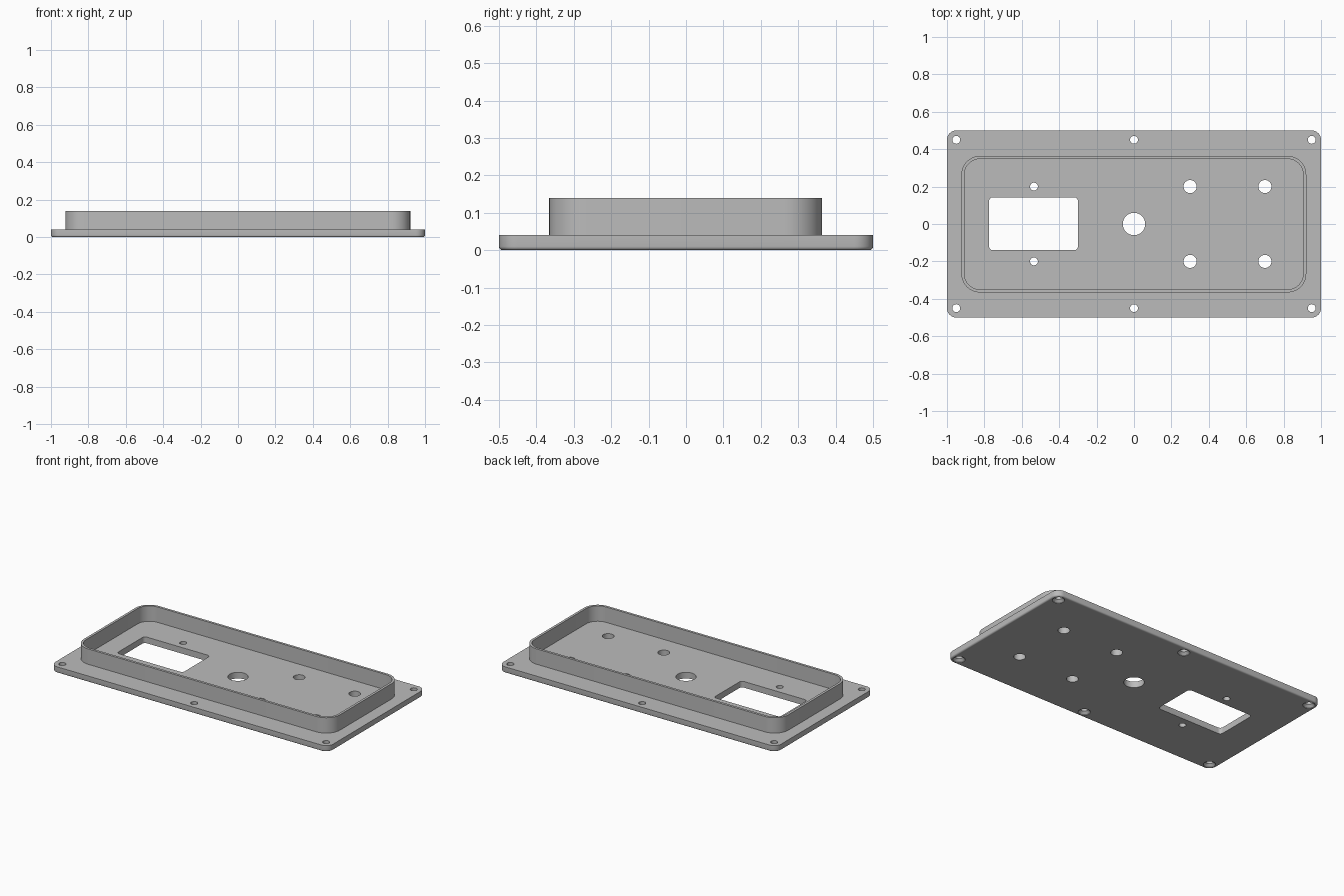
import bpy, bmesh, math

if "Cube" in bpy.data.objects:
    bpy.data.objects.remove(bpy.data.objects["Cube"])

grey = bpy.data.materials.new("light grey")
grey.diffuse_color = (0.5, 0.5, 0.5, 1)
grey.use_nodes = True
grey.node_tree.nodes["Principled BSDF"].inputs["Base Color"].default_value = grey.diffuse_color


def rounded(x0, x1, y0, y1, r, seg=10):
    """Rounded rectangle outline, counter-clockwise."""
    pts = []
    for i, (cx, cy) in enumerate([(x1 - r, y1 - r), (x0 + r, y1 - r),
                                  (x0 + r, y0 + r), (x1 - r, y0 + r)]):
        for k in range(seg + 1):
            a = (i + k / seg) * math.pi / 2
            pts.append((cx + r * math.cos(a), cy + r * math.sin(a)))
    return pts


def circle(x, y, r, n=32):
    return [(x + r * math.cos(2 * math.pi * k / n),
             y + r * math.sin(2 * math.pi * k / n)) for k in range(n)]


def loft(bm, rings, closed=False):
    """Join outlines stacked as (outline, z); cap the ends or close the loop."""
    loops = [[bm.verts.new((x, y, z)) for x, y in o] for o, z in rings]
    pairs = list(zip(loops, loops[1:]))
    if closed:
        pairs.append((loops[-1], loops[0]))
    else:
        bm.faces.new(loops[0][::-1])
        bm.faces.new(loops[-1])
    for a, b in pairs:
        for i in range(len(a)):
            j = (i + 1) % len(a)
            bm.faces.new((a[i], a[j], b[j], b[i]))


def finish(name, bm):
    bmesh.ops.recalc_face_normals(bm, faces=bm.faces)
    me = bpy.data.meshes.new(name)
    bm.to_mesh(me)
    bm.free()
    me.materials.append(grey)
    ob = bpy.data.objects.new(name, me)
    bpy.context.collection.objects.link(ob)
    return ob


def shade(ob):
    bpy.ops.object.select_all(action='DESELECT')
    ob.select_set(True)
    bpy.context.view_layer.objects.active = ob
    bpy.ops.object.shade_smooth_by_angle(angle=math.radians(30))


TOP = 0.04

# base plate with a softened lower edge
bm = bmesh.new()
rings = []
for k in range(5):
    a = k / 4 * math.pi / 2
    d = 0.01 * (1 - math.sin(a))
    rings.append((rounded(-1 + d, 1 - d, -0.5 + d, 0.5 - d, 0.05 - d),
                  0.01 * (1 - math.cos(a))))
rings.append((rounded(-1, 1, -0.5, 0.5, 0.05), TOP))
loft(bm, rings)
plate = finish("base_plate", bm)

# hole cutters
bm = bmesh.new()
for x in (-0.95, 0, 0.95):              # countersunk screw holes
    for y in (-0.45, 0.45):
        loft(bm, [(circle(x, y, 0.036), -0.01), (circle(x, y, 0.036), 0.003),
                  (circle(x, y, 0.021), 0.018), (circle(x, y, 0.021), 0.06)])
through = [circle(0, 0, 0.06, 48)]      # large centre hole
for y in (-0.2, 0.2):                   # small window screws, button holes
    through += [circle(-0.535, y, 0.021), circle(0.3, y, 0.035), circle(0.7, y, 0.035)]
through.append(rounded(-0.775, -0.3, -0.14, 0.143, 0.02, 6))  # window
for o in through:
    loft(bm, [(o, -0.02), (o, 0.06)])
cutter = finish("hole_cutter", bm)
cutter.hide_render = True

mod = plate.modifiers.new("holes", 'BOOLEAN')
mod.operation = 'DIFFERENCE'
mod.solver = 'EXACT'
mod.object = cutter
bpy.context.view_layer.objects.active = plate
bpy.ops.object.modifier_apply(modifier=mod.name)
bpy.data.objects.remove(cutter)
shade(plate)

# raised rim wall
bm = bmesh.new()
outer = rounded(-0.923, 0.921, -0.366, 0.364, 0.1)
inner = rounded(-0.907, 0.905, -0.35, 0.348, 0.084)
loft(bm, [(outer, TOP - 0.004), (outer, 0.14), (inner, 0.14), (inner, TOP - 0.004)], closed=True)
shade(finish("rim_wall", bm))
